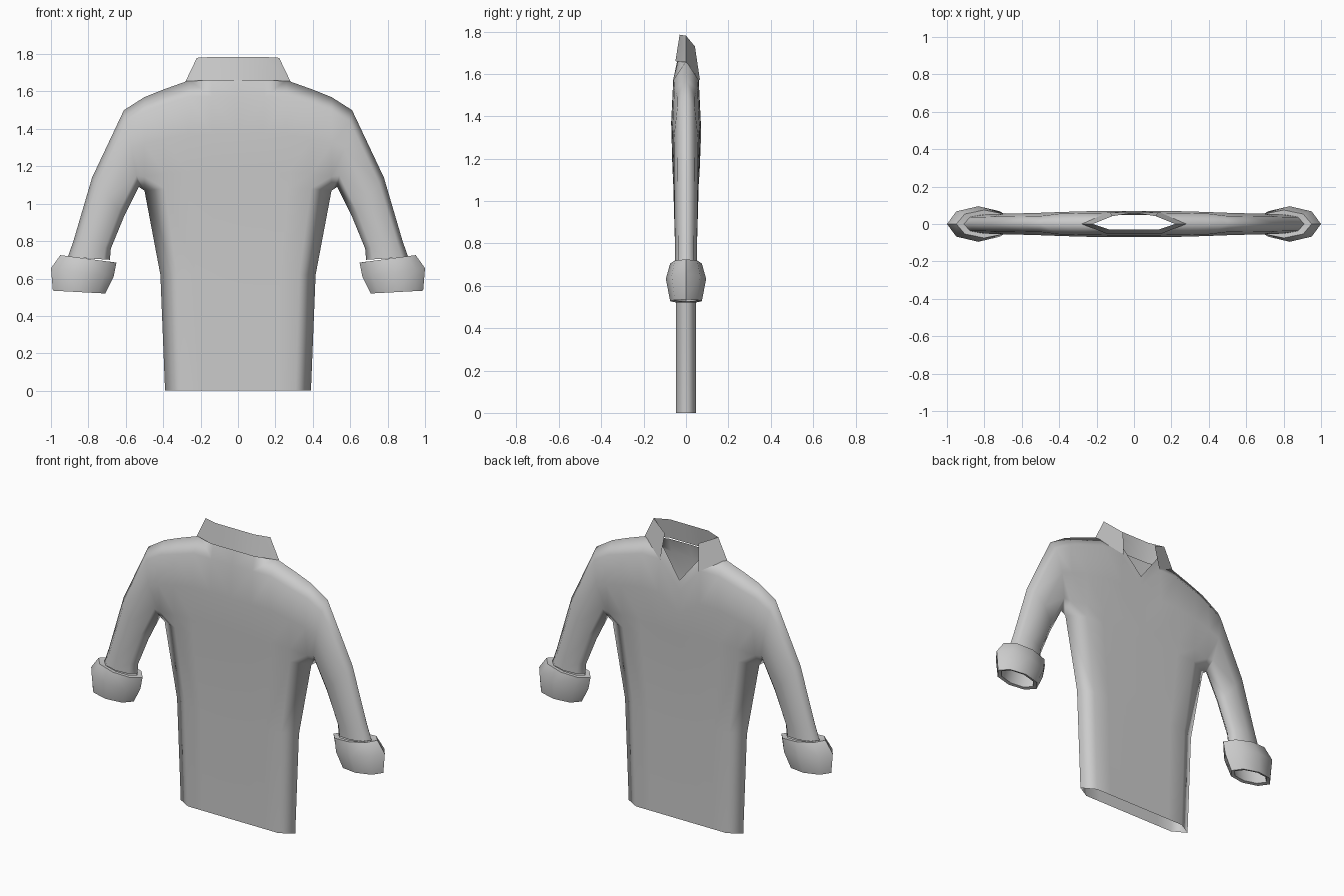
import bpy, bmesh
from mathutils import Vector

cube = bpy.data.objects.get("Cube")
if cube:
    bpy.data.objects.remove(cube, do_unlink=True)

cloth = bpy.data.materials.new("grey cloth")
cloth.use_nodes = True
GREY = (0.6, 0.6, 0.6, 1)
cloth.diffuse_color = GREY
cloth.node_tree.nodes["Principled BSDF"].inputs["Base Color"].default_value = GREY


def finish(name, bm, angle):
    """Weld the mirrored halves, orient the faces and make the object."""
    bmesh.ops.remove_doubles(bm, verts=bm.verts, dist=0.0005)
    bmesh.ops.recalc_face_normals(bm, faces=bm.faces)
    mesh = bpy.data.meshes.new(name)
    bm.to_mesh(mesh)
    bm.free()
    mesh.materials.append(cloth)
    obj = bpy.data.objects.new(name, mesh)
    bpy.context.collection.objects.link(obj)
    bpy.ops.object.select_all(action='DESELECT')
    obj.select_set(True)
    bpy.context.view_layer.objects.active = obj
    if angle is None:
        bpy.ops.object.shade_smooth()
    else:
        bpy.ops.object.shade_smooth_by_angle(angle=angle)
    return obj


def add_strip(bm, a, b, closed=False):
    """Bridge two rows of points with quads."""
    n = len(a)
    for i in range(n if closed else n - 1):
        j = (i + 1) % n
        bm.faces.new([bm.verts.new(p) for p in (a[i], a[j], b[j], b[i])])


# Body: columns run from the middle to the sleeve end, one per pattern line
ROWS = (0, 0.15, 0.5, 0.85, 1)
ROUND = (0, 0.71, 1, 0.71, 0)
# lower x, lower z, upper x, upper z, depth
CHEST = [(0, 1.08, 0, 1.66, 0.07), (0.14, 1.08, 0.14, 1.66, 0.07),
         (0.27, 1.08, 0.26, 1.66, 0.068), (0.39, 1.08, 0.40, 1.61, 0.064)]
SLEEVE = [(0.50, 1.07, 0.50, 1.57, 0.06), (0.53, 1.09, 0.61, 1.50, 0.058),
          (0.61, 0.93, 0.78, 1.14, 0.055), (0.68, 0.76, 0.88, 0.80, 0.052),
          (0.685, 0.70, 0.91, 0.715, 0.052)]
# height, half width, depth
TORSO = [(0, 0.39, 0.047), (0.62, 0.415, 0.047)]
SPREAD = (0, 0.27, 0.54, 0.79, 1)
NECK_DEPTH = (0.042, 0.038, 0, 0)


def body_column(i, side):
    """Points from armpit level up to the shoulder or neck."""
    x0, z0, x1, z1, d = (CHEST + SLEEVE)[i]
    column = []
    for r, t in enumerate(ROWS):
        top = z1
        if i == 0 and side > 0:
            top = 1.48                       # point of the open neck
        if i < len(CHEST):
            depth = d * (0.86, 0.92, 1, 0.86, 0)[r]
            if r == 4:
                depth = NECK_DEPTH[i]
                if i == 0 and side > 0:
                    depth = 0.062
        else:
            depth = d * ROUND[r]
        column.append(Vector((x0 + (x1 - x0) * t, side * depth, z0 + (top - z0) * t)))
    return column


bm = bmesh.new()
for sx in (-1, 1):
    for side in (-1, 1):
        columns = [body_column(i, side) for i in range(len(CHEST + SLEEVE))]
        rows = [[Vector((w * s, side * (d if s < 1 else 0), z)) for s in SPREAD]
                for z, w, d in TORSO]
        rows.append([c[0] for c in columns[:len(SPREAD)]])
        for strips in (columns, rows):
            for a, b in zip(strips, strips[1:]):
                add_strip(bm, [(sx * p.x, p.y, p.z) for p in a],
                          [(sx * p.x, p.y, p.z) for p in b])
finish("shirt_body", bm, None)

# Collar: a folded band, open at +y with two pointed tips
UPPER = [(0, -0.03, 1.785), (0.13, -0.03, 1.785), (0.22, 0, 1.78), (0.115, 0.042, 1.73)]
LOWER = [(0, -0.05, 1.66), (0.15, -0.05, 1.66), (0.28, 0, 1.655), (0.13, 0.066, 1.57)]
bm = bmesh.new()
for sx in (-1, 1):
    add_strip(bm, [(sx * x, y, z) for x, y, z in UPPER],
              [(sx * x, y, z) for x, y, z in LOWER])
finish("collar", bm, 0.5)

# Cuffs: rolled eight-sided bands around the sleeve ends
# inner x, inner z, outer x, outer z, depth
CUFF = [(0.685, 0.69, 0.91, 0.715, 0.05), (0.65, 0.685, 0.95, 0.725, 0.075),
        (0.665, 0.61, 1.0, 0.655, 0.095), (0.71, 0.52, 0.99, 0.535, 0.075),
        (0.735, 0.525, 0.965, 0.54, 0.058)]


def cuff_ring(sx, x0, z0, x1, z1, d):
    half = [(t, d * k) for t, k in zip(ROWS, ROUND)]
    loop = half + [(t, -y) for t, y in half[-2:0:-1]]
    return [(sx * (x0 + (x1 - x0) * t), y, z0 + (z1 - z0) * t) for t, y in loop]


for sx, label in ((1, "left_cuff"), (-1, "right_cuff")):
    bm = bmesh.new()
    rings = [cuff_ring(sx, *c) for c in CUFF]
    for a, b in zip(rings, rings[1:] + rings[:1]):
        add_strip(bm, a, b, closed=True)
    finish(label, bm, 0.85)
